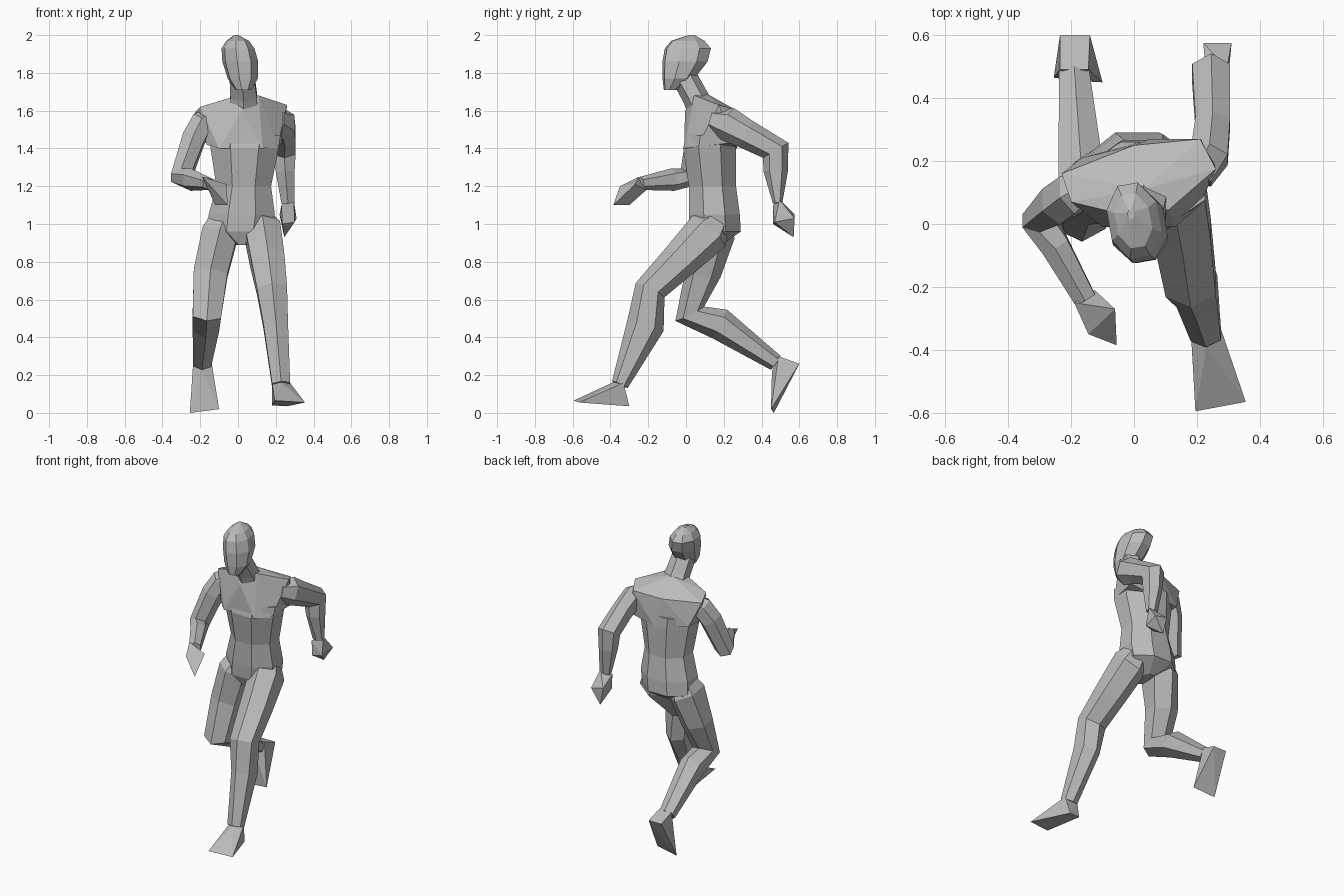
import bpy
import bmesh
from math import cos, sin, pi, radians
from mathutils import Vector, Matrix

default = bpy.data.objects.get("Cube")
if default:
    bpy.data.objects.remove(default, do_unlink=True)

# One plain grey for the whole figure
GREY = (.5, .5, .5, 1)
material = bpy.data.materials.new("plain grey")
material.use_nodes = True
material.diffuse_color = GREY
shader = next(n for n in material.node_tree.nodes if n.type == 'BSDF_PRINCIPLED')
shader.inputs["Base Color"].default_value = GREY
shader.inputs["Roughness"].default_value = .8


def finish(name, bm):
    """Turn a bmesh into a flat shaded, named object."""
    bmesh.ops.recalc_face_normals(bm, faces=bm.faces[:])
    mesh = bpy.data.meshes.new(name)
    bm.to_mesh(mesh)
    bm.free()
    mesh.materials.append(material)
    part = bpy.data.objects.new(name, mesh)
    bpy.context.collection.objects.link(part)
    return part


def section(sides):
    """Unit polygon whose extents reach exactly one on both axes."""
    angles = [(k + .5) * 2 * pi / sides for k in range(sides)]
    wide = max(abs(cos(a)) for a in angles)
    deep = max(abs(sin(a)) for a in angles)
    return [(cos(a) / wide, sin(a) / deep) for a in angles]


def loft(name, rings, sides=6, level=False, yaw=0):
    """Skin rings of (x, y, z, half width, half depth).

    Level rings stay horizontal; the others turn to follow the path.
    """
    bm = bmesh.new()
    centres = [Vector(ring[:3]) for ring in rings]
    last = len(rings) - 1
    turned = Matrix.Rotation(radians(yaw), 3, 'Z') @ Vector((1, 0, 0))
    loops = []
    for i, (x, y, z, width, depth) in enumerate(rings):
        tangent = Vector((0, 0, 1))
        if not level:
            before = (centres[i] - centres[max(i - 1, 0)]).normalized()
            after = (centres[min(i + 1, last)] - centres[i]).normalized()
            tangent = (before + after).normalized()
        side = (turned - tangent * turned.dot(tangent)).normalized()
        front = tangent.cross(side)
        loops.append([bm.verts.new(centres[i] + side * u * width + front * v * depth)
                      for u, v in section(sides)])
    for lower, upper in zip(loops, loops[1:]):
        for k in range(sides):
            j = (k + 1) % sides
            bm.faces.new((lower[k], lower[j], upper[j], upper[k]))
    bm.faces.new(loops[0])
    bm.faces.new(loops[-1])
    return finish(name, bm)


def wedge(name, corners):
    """Faceted solid wrapped around a few corners."""
    bm = bmesh.new()
    for corner in corners:
        bm.verts.new(corner)
    bmesh.ops.convex_hull(bm, input=bm.verts[:])
    return finish(name, bm)


# Torso, from crotch to ribs
loft("torso", [
    (.02, .12, .89, .04, .07),
    (.01, .155, .96, .17, .135),
    (.02, .15, 1.05, .175, .135),
    (.03, .14, 1.2, .145, .125),
    (.035, .125, 1.4, .18, .14),
    (.035, .13, 1.47, .19, .13),
], sides=8, level=True)

# Chest and shoulders, twisted so that the left one lies further back
wedge("chest_and_shoulders", [
    (-.1, -.01, 1.4), (.13, -.01, 1.4), (.21, .06, 1.41), (-.165, .05, 1.42),
    (.235, .25, 1.43), (.05, .27, 1.4), (-.165, .21, 1.43),
    (-.2, .07, 1.62), (-.23, .16, 1.59), (.26, .175, 1.63), (.21, .27, 1.6),
    (0, .25, 1.59), (.02, -.005, 1.6),
    (-.035, .03, 1.67), (.11, .045, 1.68), (.03, .11, 1.69),
])

# Neck leans forward into the head
loft("neck", [
    (.03, .08, 1.61, .075, .075),
    (.03, .045, 1.68, .07, .068),
    (.02, -.015, 1.79, .065, .068),
])

# Head, from chin to crown
loft("head", [
    (.03, -.08, 1.71, .04, .035),
    (.025, -.04, 1.77, .075, .08),
    (.012, -.005, 1.86, .088, .115),
    (0, .01, 1.93, .08, .118),
    (-.002, .01, 1.97, .055, .085),
    (-.01, .03, 2, .01, .015),
], sides=8, level=True, yaw=10)

# Left leg reaches forward
loft("left_leg", [
    (.1, .18, 1.03, .07, .06),
    (.13, .12, .96, .095, .12),
    (.155, -.03, .81, .09, .1),
    (.18, -.19, .65, .08, .085),
    (.2, -.215, .46, .065, .1),
    (.228, -.35, .15, .048, .045),
])
wedge("left_foot", [
    (.18, -.33, .16), (.275, -.33, .16), (.23, -.39, .16),
    (.18, -.31, .04), (.26, -.3, .035),
    (.195, -.595, .065), (.355, -.565, .055),
])

# Right leg trails behind with the knee bent
loft("right_leg", [
    (-.06, .15, 1.05, .07, .07),
    (-.095, .13, .95, .095, .13),
    (-.145, .09, .74, .09, .095),
    (-.165, .02, .525, .075, .085),
    (-.17, .18, .47, .07, .085),
    (-.19, .475, .265, .048, .045),
])
wedge("right_foot", [
    (-.235, .49, .3), (-.145, .49, .3), (-.19, .455, .22),
    (-.235, .6, .26), (-.14, .6, .26),
    (-.255, .465, 0), (-.1, .45, .02),
])

# Left arm swings back
loft("left_arm", [
    (.2, .15, 1.55, .05, .06),
    (.24, .22, 1.53, .06, .09),
    (.25, .32, 1.475, .055, .078),
    (.245, .475, 1.39, .06, .078),
    (.25, .475, 1.28, .05, .065),
    (.265, .485, 1.11, .035, .025),
])
wedge("left_hand", [
    (.23, .46, 1.1), (.295, .495, 1.13),
    (.31, .575, 1.03), (.22, .575, 1.05),
    (.245, .57, .93), (.235, .46, 1), (.3, .47, 1.01),
])

# Right arm swings forward across the body
loft("right_arm", [
    (-.14, .12, 1.56, .05, .05),
    (-.19, .1, 1.53, .06, .075),
    (-.235, .07, 1.45, .06, .075),
    (-.3, .015, 1.25, .055, .06),
    (-.25, -.07, 1.235, .045, .06),
    (-.155, -.24, 1.215, .035, .035),
])
wedge("right_hand", [
    (-.19, -.25, 1.25), (-.125, -.21, 1.18),
    (-.145, -.35, 1.2), (-.06, -.27, 1.21),
    (-.055, -.385, 1.1), (-.12, -.3, 1.1),
])
